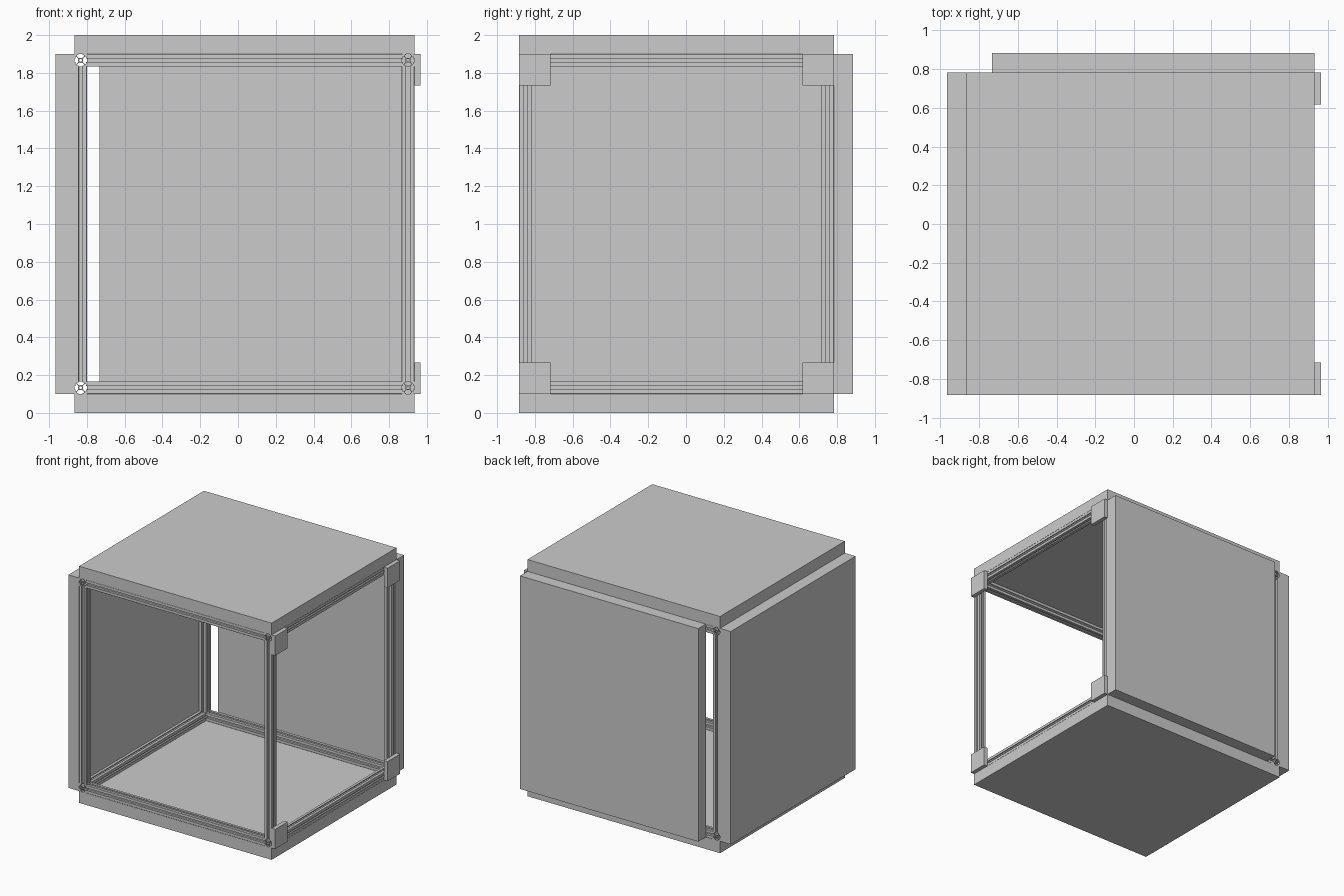
import bpy, math
from mathutils import Matrix, Vector

if "Cube" in bpy.data.objects:
    bpy.data.objects.remove(bpy.data.objects["Cube"])

S = 1 / 300          # source millimetres to scene units
X0, X1 = -260, 280   # frame outer limits
Y0, Y1 = -265, 235
Z0, Z1 = 30, 570
B = 20               # beam width


def add_object(name, mesh):
    ob = bpy.data.objects.new(name, mesh)
    bpy.context.collection.objects.link(ob)
    return ob


def box(name, lo, hi):
    lo, hi = Vector(lo) * S, Vector(hi) * S
    bpy.ops.mesh.primitive_cube_add(size=1, location=(lo + hi) / 2)
    ob = bpy.context.object
    ob.name = name
    ob.scale = hi - lo
    bpy.ops.object.transform_apply(location=False, rotation=False, scale=True)


# Slotted beam section: one quarter turned four times, plus a centre bore
QUARTER = [(10, -3), (8.2, -3), (8.2, -5.7), (6.7, -5.7), (3.9, -2.9),
           (3.9, 2.9), (6.7, 5.7), (8.2, 5.7), (8.2, 3), (10, 3),
           (10, 9.5), (9.5, 10)]


def section():
    outer = []
    for k in range(4):
        rot = Matrix.Rotation(k * math.pi / 2, 2)
        outer += [rot @ Vector(p) for p in QUARTER]
    bore = [Vector((2.2 * math.cos(a * math.pi / 8), 2.2 * math.sin(a * math.pi / 8)))
            for a in range(16)]
    return outer, bore


def beam_mesh(length):
    cu = bpy.data.curves.new("beam_section", 'CURVE')
    cu.dimensions = '2D'
    cu.fill_mode = 'BOTH'
    cu.extrude = length * S / 2
    for pts in section():
        sp = cu.splines.new('POLY')
        sp.points.add(len(pts) - 1)
        for p, v in zip(sp.points, pts):
            p.co = (v.x * S, v.y * S, 0, 1)
        sp.use_cyclic_u = True
    tmp = add_object("beam_section", cu)
    deps = bpy.context.evaluated_depsgraph_get()
    mesh = bpy.data.meshes.new_from_object(tmp.evaluated_get(deps))
    bpy.data.objects.remove(tmp)
    bpy.data.curves.remove(cu)
    for p in mesh.polygons:
        p.use_smooth = False
    return mesh


def beam(name, mesh, centre, rotation):
    ob = add_object(name, mesh)
    ob.location = Vector(centre) * S
    ob.rotation_euler = rotation


# Frame: depth beams run full length, the others fit between them
h = B / 2
xs = {"left": X0 + h, "right": X1 - h}
ys = {"front": Y0 + h, "back": Y1 - h}
zs = {"bottom": Z0 + h, "top": Z1 - h}
xc, yc, zc = (X0 + X1) / 2, (Y0 + Y1) / 2, (Z0 + Z1) / 2
depth_mesh = beam_mesh(Y1 - Y0)
width_mesh = beam_mesh(X1 - X0 - 2 * B)
post_mesh = beam_mesh(Z1 - Z0 - 2 * B)
q = math.pi / 2
for zn, z in zs.items():
    for xn, x in xs.items():
        beam(f"depth_beam_{zn}_{xn}", depth_mesh, (x, yc, z), (q, 0, 0))
    for yn, y in ys.items():
        beam(f"width_beam_{zn}_{yn}", width_mesh, (xc, y, z), (0, q, 0))
for xn, x in xs.items():
    for yn, y in ys.items():
        beam(f"post_{xn}_{yn}", post_mesh, (x, y, zc), (0, 0, 0))

# Insulating panels
box("bottom_panel", (X0, Y0, 0), (X1, Y1, Z0))
box("top_panel", (X0, Y0, Z1), (X1, Y1, Z1 + 30))
box("left_panel", (X0 - 30, Y0, Z0), (X0, Y1, Z1))
box("back_panel", (X0 + 40, Y1, Z0), (X1, Y1 + 30, Z1))

# Corner plates on the open right side
for yn, y in (("front", Y0), ("back", Y1 - 50)):
    for zn, z in (("bottom", Z0), ("top", Z1 - 50)):
        box(f"corner_plate_{zn}_{yn}", (X1, y, z), (X1 + 10, y + 50, z + 50))
